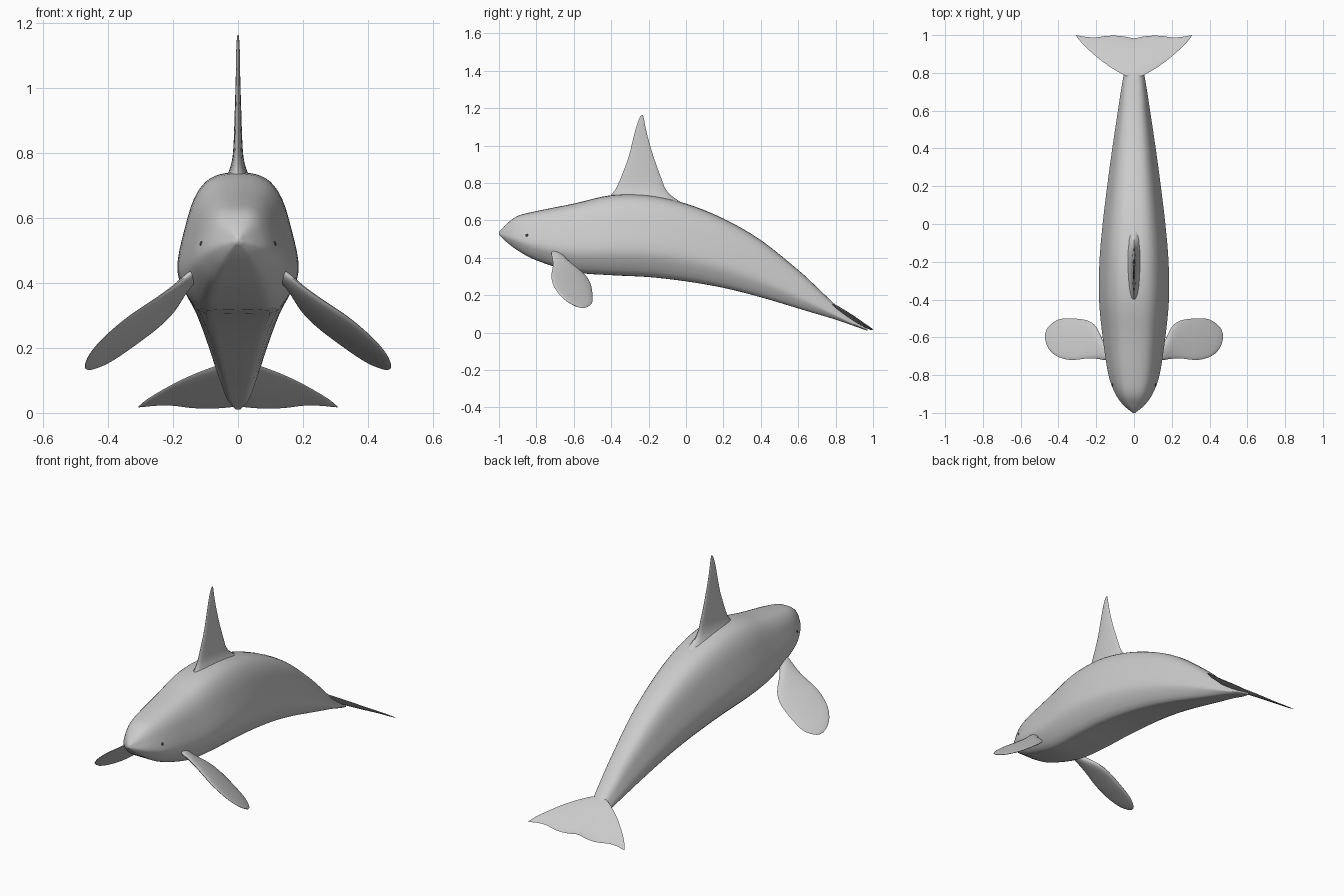
import bpy, bmesh, math
from mathutils import Vector

cube = bpy.data.objects.get("Cube")
if cube:
    bpy.data.objects.remove(cube)


def material(name, rgb):
    m = bpy.data.materials.new(name)
    m.use_nodes = True
    m.diffuse_color = (*rgb, 1)
    m.node_tree.nodes["Principled BSDF"].inputs["Base Color"].default_value = (*rgb, 1)
    return m


skin = material("grey skin", (0.6, 0.6, 0.6))
dark = material("dark eye", (0.06, 0.06, 0.06))


def smooth_path(rows, steps):
    """Catmull-Rom interpolation through rows of numbers."""
    pts = [Vector(r) for r in rows]
    pts = [2 * pts[0] - pts[1]] + pts + [2 * pts[-1] - pts[-2]]
    out = []
    for a, b, c, d in zip(pts, pts[1:], pts[2:], pts[3:]):
        for i in range(steps):
            t = i / steps
            out.append(0.5 * (2 * b + (c - a) * t + (2 * a - 5 * b + 4 * c - d) * t * t
                              + (3 * b - a - 3 * c + d) * t ** 3))
    return out + [pts[-2]]


def loft(name, rings, angle=50):
    """Skin closed rings of equal length and cap both ends."""
    bm = bmesh.new()
    loops = [[bm.verts.new(p) for p in ring] for ring in rings]
    n = len(loops[0])
    for a, b in zip(loops, loops[1:]):
        for i in range(n):
            j = (i + 1) % n
            bm.faces.new((a[i], a[j], b[j], b[i]))
    bm.faces.new(loops[0])
    bm.faces.new(loops[-1])
    bmesh.ops.recalc_face_normals(bm, faces=bm.faces)
    mesh = bpy.data.meshes.new(name)
    bm.to_mesh(mesh)
    bm.free()
    mesh.materials.append(skin)
    obj = bpy.data.objects.new(name, mesh)
    bpy.context.collection.objects.link(obj)
    bpy.ops.object.select_all(action="DESELECT")
    obj.select_set(True)
    bpy.context.view_layer.objects.active = obj
    bpy.ops.object.shade_smooth_by_angle(angle=math.radians(angle))
    return obj


def fin(name, stations, place, normal, side=1, chord=10):
    """Lens-section blade; stations hold span, leading edge, trailing edge, half thickness."""
    rings = []
    for span, lead, trail, thick in smooth_path(stations, 4):
        ring = []
        for k in range(2 * chord):
            a = math.pi * k / chord
            p = place(span, (lead + trail) / 2 - (trail - lead) / 2 * math.cos(a))
            p = p + normal * thick * math.sin(a)
            ring.append((p.x * side, p.y, p.z))
        rings.append(ring)
    return loft(name, rings)


# Body: y, top, bottom, half width
body_rows = [
    (-1.0, .538, .524, .006), (-.96, .58, .485, .055), (-.9, .624, .44, .098),
    (-.8, .65, .387, .135), (-.6, .69, .325, .166), (-.4, .735, .308, .185),
    (-.2, .735, .298, .183), (0, .69, .275, .166), (.2, .61, .24, .142),
    (.4, .495, .19, .115), (.6, .335, .13, .085), (.7, .243, .1, .07),
    (.8, .148, .07, .053), (.9, .066, .035, .035), (.97, .022, .01, .01)]
# Half section: fraction of width, fraction of height
half = smooth_path([(0, 1), (.3, .985), (.54, .93), (.73, .81), (.87, .62), (1, .36),
                    (.93, .2), (.64, .02), (.3, 0), (0, 0)], 3)
section = half + [Vector((-p.x, p.y)) for p in reversed(half[1:-1])]
loft("body", [[(w * p.x, y, bottom + (top - bottom) * p.y) for p in section]
              for y, top, bottom, w in smooth_path(body_rows, 4)])

# Dorsal fin: stations rise in z, chord runs along y
fin("dorsal_fin",
    [(.68, -.44, .0, .06), (.73, -.405, -.075, .034), (.77, -.375, -.11, .02),
     (.82, -.352, -.13, .014), (.93, -.31, -.17, .01), (1.03, -.284, -.2, .007),
     (1.1, -.266, -.217, .006), (1.145, -.25, -.225, .004), (1.163, -.238, -.23, .002)],
    lambda z, y: Vector((0, y, z)), Vector((1, 0, 0)))

for side, label in ((1, "left"), (-1, "right")):
    # Pectoral flippers lie on a sloping plane
    fin(label + "_flipper",
        [(.1, -.71, -.65, .014), (.15, -.72, -.64, .016), (.2, -.713, -.545, .016),
         (.25, -.712, -.51, .015), (.33, -.72, -.5, .013), (.39, -.708, -.503, .01),
         (.43, -.685, -.523, .008), (.458, -.65, -.55, .005), (.47, -.61, -.58, .002)],
        lambda x, y: Vector((x, y, .205 - .707 * x - .456 * y)),
        Vector((.707, .456, 1)).normalized(), side)
    # Tail flukes
    fin(label + "_fluke",
        [(0, .77, .982, .012), (.05, .787, .992, .011), (.1, .815, .997, .009),
         (.15, .848, .995, .007), (.2, .887, .988, .005), (.25, .932, .99, .004),
         (.285, .968, .996, .003), (.306, .996, 1.0, .001)],
        lambda x, y: Vector((x, y, .008 + .66 * (1 - y) + .03 * x)),
        Vector((0, .55, .83)), side)
    # Eyes
    bpy.ops.mesh.primitive_uv_sphere_add(segments=12, ring_count=8, radius=.009,
                                         location=(side * .109, -.85, .52))
    eye = bpy.context.object
    eye.name = label + "_eye"
    eye.data.materials.append(dark)
    bpy.ops.object.shade_smooth()
